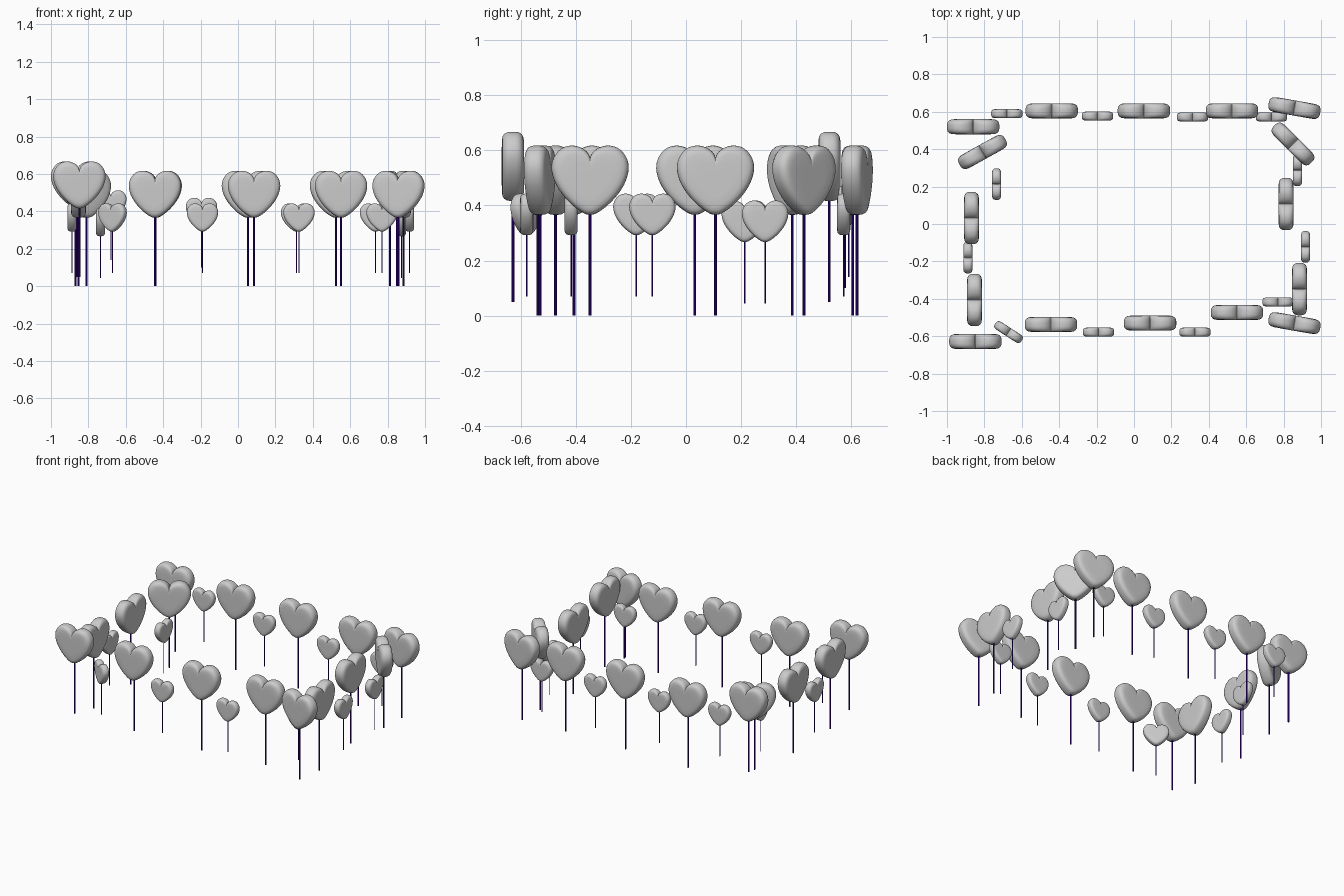
import bpy, bmesh, math
from mathutils import Vector

if "Cube" in bpy.data.objects:
    bpy.data.objects.remove(bpy.data.objects["Cube"])

navy = bpy.data.materials.new("navy")
navy.diffuse_color = (0.03, 0.0, 0.3, 1)
navy.use_nodes = True
navy.node_tree.nodes["Principled BSDF"].inputs["Base Color"].default_value = navy.diffuse_color

# Right half of the heart outline, from the notch down to the tip (z about heart centre)
HALF = [(0, .083), (.012, .104), (.036, .120), (.070, .126), (.106, .114), (.132, .082),
        (.140, .042), (.128, -.006), (.100, -.052), (.062, -.092), (.024, -.119), (0, -.125)]
# Pillow cross-section: outline scale and half depth
RIM = [(1, .010), (.985, .021), (.94, .031), (.87, .037), (.75, .040), (.5, .0405), (.25, .0405)]


def outline(steps=4):
    """Smooth half outline through HALF, mirrored into a full loop."""
    n, pts = len(HALF), []
    # phantom ends: sharp notch, rounded tip
    ext = [(-.004, .060)] + HALF + [(-HALF[-2][0], HALF[-2][1])]
    for i in range(n - 1):
        a, b, c, d = (Vector(p) for p in ext[i:i + 4])
        for k in range(steps):
            t = k / steps
            pts.append(.5 * (2 * b + (c - a) * t + (2 * a - 5 * b + 4 * c - d) * t * t
                             + (3 * b - a - 3 * c + d) * t ** 3))
    pts.append(Vector(HALF[-1]))
    return pts + [Vector((-p.x, p.y)) for p in reversed(pts[1:-1])]


def heart_mesh():
    bm = bmesh.new()
    loop = outline()
    n = len(loop)
    profile = [(s, -d) for s, d in reversed(RIM)] + RIM
    rings = [[bm.verts.new((p.x * s, d, p.y * s)) for p in loop] for s, d in profile]
    for r0, r1 in zip(rings, rings[1:]):
        for i in range(n):
            j = (i + 1) % n
            bm.faces.new((r0[i], r0[j], r1[j], r1[i]))
    for ring, y in ((rings[0], -.0405), (rings[-1], .0405)):
        c = bm.verts.new((0, y, 0))
        for i in range(n):
            bm.faces.new((ring[i], ring[(i + 1) % n], c))
    bmesh.ops.recalc_face_normals(bm, faces=bm.faces)
    for f in bm.faces:
        f.smooth = True
    me = bpy.data.meshes.new("heart")
    bm.to_mesh(me)
    bm.free()
    return me


def stem_mesh(radius, length):
    bm = bmesh.new()
    bmesh.ops.create_cone(bm, cap_ends=True, segments=8, radius1=radius, radius2=radius, depth=length)
    bmesh.ops.translate(bm, verts=bm.verts, vec=(0, 0, length / 2))
    me = bpy.data.meshes.new("stem")
    bm.to_mesh(me)
    bm.free()
    me.materials.append(navy)
    return me


def place(name, mesh, loc, angle=0, scale=1):
    ob = bpy.data.objects.new(name, mesh)
    ob.location = loc
    ob.rotation_euler.z = math.radians(angle)
    ob.scale = (scale,) * 3
    bpy.context.collection.objects.link(ob)


# Placements: x, y, turn in degrees, lift
LARGE = [(-.86, .52, 0, .05), (-.44, .605, 0, 0), (.053, .605, 0, 0), (.524, .605, 0, 0),
         (.858, .62, -10, 0), (.85, .428, -45, 0), (.813, .107, 90, 0), (.885, -.348, 90, 0),
         (.858, -.53, -10, 0), (.551, -.473, 0, 0), (.086, -.53, 0, 0), (-.444, -.537, 0, 0),
         (-.848, -.628, 0, .05), (-.853, -.406, 90, 0), (-.869, .032, 90, 0), (-.81, .385, 29, 0)]
SMALL = [(-.68, .59, 0, .07), (-.195, .577, 0, .03), (.313, .572, 0, 0), (.735, .572, 0, 0),
         (.874, .287, 90, -.025), (.917, -.122, 90, 0), (.77, -.417, 0, 0), (.326, -.578, 0, 0),
         (-.19, -.578, 0, 0), (-.671, -.578, -33, 0), (-.888, -.18, 90, 0), (-.735, .213, 90, -.025)]

heart = heart_mesh()
for kind, items, scale, centre, foot, stem in (
        ("large", LARGE, 1, .491, 0, stem_mesh(.005, .42)),
        ("small", SMALL, .6, .367, .07, stem_mesh(.0028, .26))):
    for i, (x, y, a, dz) in enumerate(items):
        place(f"{kind}_heart_{i}", heart, (x, y, centre + dz), a, scale)
        place(f"{kind}_stem_{i}", stem, (x, y, foot + dz))
